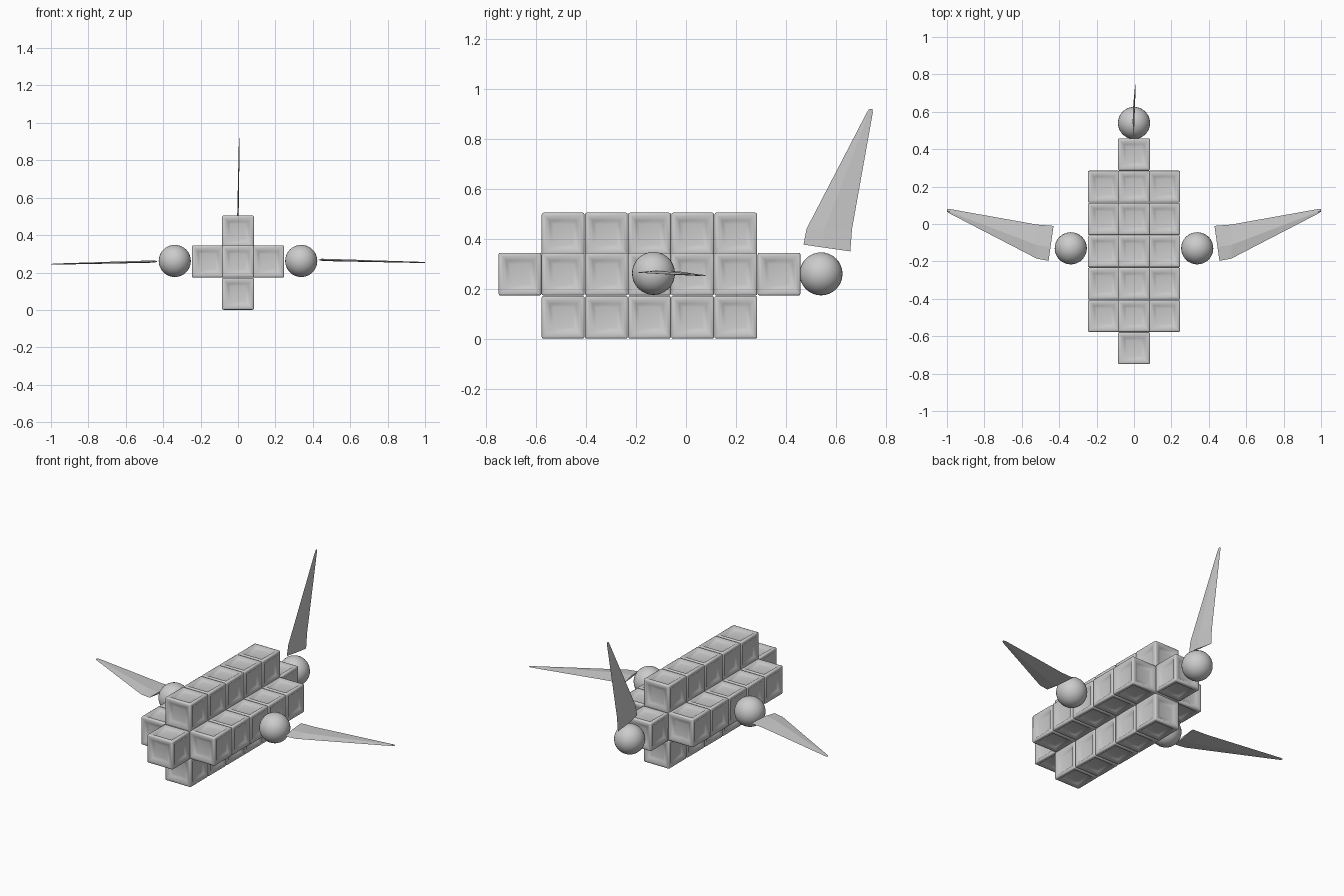
import bpy, bmesh
from mathutils import Vector

if "Cube" in bpy.data.objects:
    bpy.data.objects.remove(bpy.data.objects["Cube"])


def make_object(name, mesh, loc=(0, 0, 0)):
    ob = bpy.data.objects.new(name, mesh)
    ob.location = loc
    bpy.context.collection.objects.link(ob)
    return ob


def bm_to_mesh(bm, name, smooth):
    bmesh.ops.recalc_face_normals(bm, faces=bm.faces)
    for f in bm.faces:
        f.smooth = smooth
    me = bpy.data.meshes.new(name)
    bm.to_mesh(me)
    bm.free()
    return me


# Block: rounded cube with a shallow dish pressed into every face
SIZE = 0.171
bm = bmesh.new()
bmesh.ops.create_cube(bm, size=SIZE)
bmesh.ops.bevel(bm, geom=bm.edges[:], offset=0.007, segments=2,
                profile=0.5, affect='EDGES')
sides = [f for f in bm.faces if f.calc_area() > 0.01]
bmesh.ops.inset_individual(bm, faces=sides, thickness=0.016, depth=0)
bmesh.ops.inset_individual(bm, faces=sides, thickness=0.02, depth=-0.011)
bmesh.ops.inset_individual(bm, faces=sides, thickness=0.02, depth=-0.003)
block = bm_to_mesh(bm, "block", True)

# Body: five rows of blocks in a plus-shaped section, longer middle row
PITCH, MID_Y, MID_Z = 0.1727, -0.146, 0.259
rows = {
    "core_block": (0, MID_Z, 3),
    "left_block": (-0.161, MID_Z, 2),
    "right_block": (0.161, MID_Z, 2),
    "top_block": (0, 0.419, 2),
    "bottom_block": (0, 0.0865, 2),
}
for name, (x, z, n) in rows.items():
    for i in range(-n, n + 1):
        make_object(name, block, (x, MID_Y + i * PITCH, z))

# Ball joints at both sides and the back
bm = bmesh.new()
bmesh.ops.create_uvsphere(bm, u_segments=32, v_segments=16, radius=0.086)
ball = bm_to_mesh(bm, "ball", True)
for name, loc in (("left_joint", (-0.338, -0.13, 0.262)),
                  ("right_joint", (0.338, -0.13, 0.262)),
                  ("tail_joint", (0, 0.54, 0.26))):
    make_object(name, ball, loc)

# Blade stations: leading (out, y), trailing (out, y), half thickness, lift
STATIONS = [
    ((0.457, -0.197), (0.430, -0.010), 0.006, 0.0),
    ((0.520, -0.185), (0.520, -0.003), 0.006, -0.002),
    ((0.985, 0.056), (0.985, 0.080), 0.003, -0.014),
    ((1.000, 0.066), (1.000, 0.079), 0.002, -0.015),
]


def blade(name, place):
    """Thin tapered blade; place maps (out, y, lift) to world space."""
    bm = bmesh.new()
    rings = []
    for lead, trail, t, lift in STATIONS:
        a, b = Vector(lead), Vector(trail)
        m = a.lerp(b, 0.4)
        pts = [(*a, lift - t / 3), (*m, lift + t),
               (*b, lift), (*m, lift - t)]
        rings.append([bm.verts.new(place(*p)) for p in pts])
    for r, s in zip(rings, rings[1:]):
        for i in range(4):
            j = (i + 1) % 4
            bm.faces.new((r[i], r[j], s[j], s[i]))
    bm.faces.new(rings[0])
    bm.faces.new(rings[-1])
    make_object(name, bm_to_mesh(bm, name, False))


# Two side wings and the upright tail fin
blade("right_wing", lambda o, y, h: (o, y, 0.268 + h))
blade("left_wing", lambda o, y, h: (-o, y, 0.259 + h))
blade("tail_fin", lambda o, y, h: (-0.003 - h * 0.7, y + 0.667, o - 0.08))
